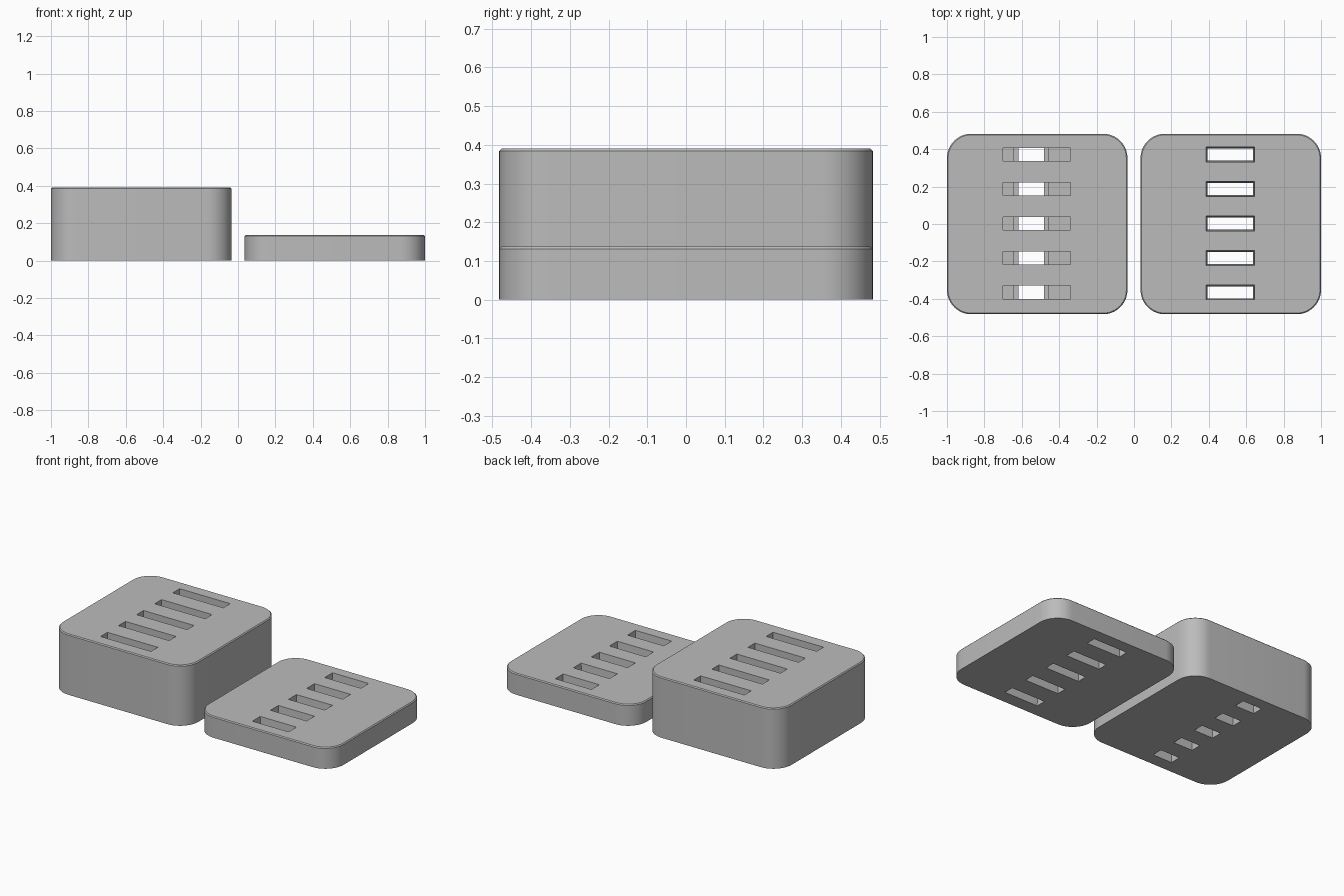
import bpy, bmesh, math

if "Cube" in bpy.data.objects:
    bpy.data.objects.remove(bpy.data.objects["Cube"], do_unlink=True)

grey = bpy.data.materials.new("plain grey")
grey.use_nodes = True
grey.diffuse_color = (0.5, 0.5, 0.5, 1)
grey.node_tree.nodes["Principled BSDF"].inputs["Base Color"].default_value = (0.5, 0.5, 0.5, 1)

SIDE, RADIUS, CHAMFER = 0.965, 0.13, 0.006
SLOT_ROWS = [0.003 + 0.184 * i for i in range(-2, 3)]


def loft(bm, rings):
    """Skin a stack of equal-length point rings, from bottom to top, and cap it."""
    loops = [[bm.verts.new(p) for p in ring] for ring in rings]
    n = len(loops[0])
    for low, high in zip(loops, loops[1:]):
        for i in range(n):
            j = (i + 1) % n
            bm.faces.new((low[i], low[j], high[j], high[i]))
    bm.faces.new(loops[0][::-1])
    bm.faces.new(loops[-1])


def rounded_square(cx, z, inset=0):
    h, r = SIDE / 2 - RADIUS, RADIUS - inset
    ring = []
    for q, (sx, sy) in enumerate([(1, 1), (-1, 1), (-1, -1), (1, -1)]):
        for k in range(13):
            a = math.pi / 2 * (q + k / 12)
            ring.append((cx + sx * h + r * math.cos(a), sy * h + r * math.sin(a), z))
    return ring


def rectangle(x0, x1, y, half, z):
    return [(x0, y - half, z), (x1, y - half, z), (x1, y + half, z), (x0, y + half, z)]


def make_object(name, bm):
    bmesh.ops.recalc_face_normals(bm, faces=bm.faces)
    mesh = bpy.data.meshes.new(name)
    bm.to_mesh(mesh)
    bm.free()
    mesh.materials.append(grey)
    obj = bpy.data.objects.new(name, mesh)
    bpy.context.collection.objects.link(obj)
    return obj


def slotted_block(name, cx, height, slot):
    """Rounded block with a row of slots; slot lists (z, x0, x1, half width)."""
    bm = bmesh.new()
    loft(bm, [rounded_square(cx, 0), rounded_square(cx, height - CHAMFER),
              rounded_square(cx, height, CHAMFER)])
    block = make_object(name, bm)

    bm = bmesh.new()
    for y in SLOT_ROWS:
        loft(bm, [rectangle(x0, x1, y, half, z) for z, x0, x1, half in slot])
    cutter = make_object(name + "_slot_cutter", bm)
    cutter.hide_render = True

    mod = block.modifiers.new("slots", "BOOLEAN")
    mod.operation, mod.solver, mod.object = "DIFFERENCE", "EXACT", cutter
    bpy.ops.object.select_all(action="DESELECT")
    block.select_set(True)
    bpy.context.view_layer.objects.active = block
    bpy.ops.object.modifier_apply(modifier=mod.name)
    bpy.data.objects.remove(cutter, do_unlink=True)
    bpy.ops.object.shade_smooth_by_angle(angle=math.radians(25))


# Tall block: wide slots step down to short through holes
slotted_block("tall_block", -0.5175, 0.39, [
    (-0.05, -0.617, -0.48, 0.035), (0.1, -0.617, -0.48, 0.035),
    (0.1, -0.642, -0.458, 0.035), (0.2, -0.642, -0.458, 0.035),
    (0.2, -0.70, -0.34, 0.035), (0.45, -0.70, -0.34, 0.035)])

# Low block: slightly tapered slots straight through
slotted_block("low_block", 0.5175, 0.137, [
    (-0.02, 0.394, 0.636, 0.032), (0, 0.394, 0.636, 0.032),
    (0.137, 0.386, 0.644, 0.04), (0.16, 0.386, 0.644, 0.04)])
